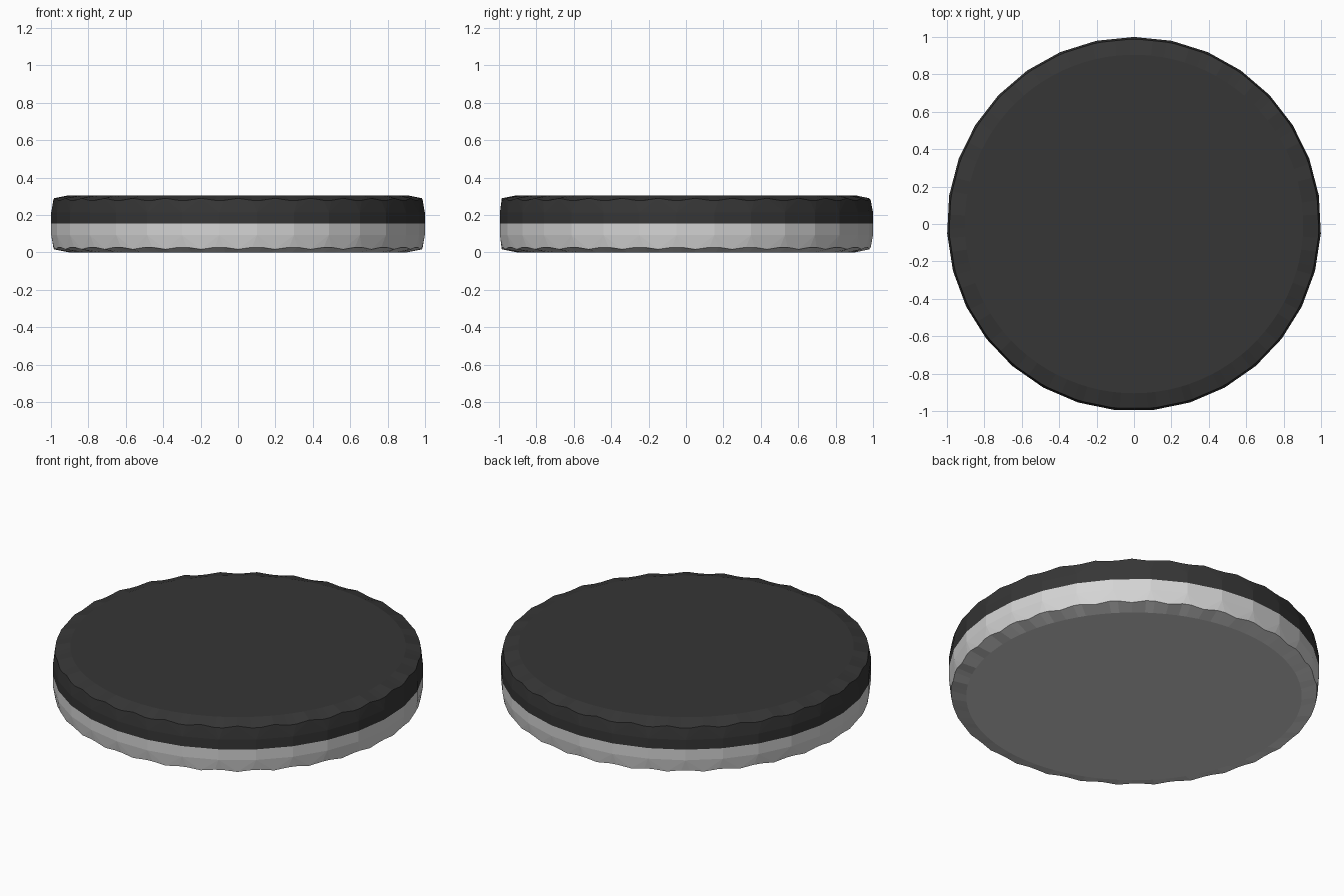
import bpy, bmesh, math

if "Cube" in bpy.data.objects:
    bpy.data.objects.remove(bpy.data.objects["Cube"])

SIDES = 31
HEIGHT = 0.305
SPLIT = 0.155


def material(name, v):
    m = bpy.data.materials.new(name)
    m.diffuse_color = (v, v, v, 1)
    m.use_nodes = True
    m.node_tree.nodes["Principled BSDF"].inputs["Base Color"].default_value = m.diffuse_color
    return m


def corner(i):
    a = math.pi / 2 + 2 * math.pi * i / SIDES
    return math.cos(a), math.sin(a)


bm = bmesh.new()


def ring(z):
    return [bm.verts.new((*corner(i), z)) for i in range(SIDES)]


def rim_and_cap(side_ring, flip):
    """Scalloped rim with cut corners, shallow chamfer and flat cap."""
    rim, inner = [], []
    for i in range(SIDES):
        (x0, y0), (x1, y1) = corner(i), corner(i + 1)
        for t, z in ((0.12, 0.027), (0.5, 0.016), (0.88, 0.027)):
            x, y = x0 + (x1 - x0) * t, y0 + (y1 - y0) * t
            r = math.hypot(x, y)
            zz = HEIGHT - z if flip else z
            rim.append(bm.verts.new((x * 0.99, y * 0.99, zz)))
            inner.append(bm.verts.new((x / r * 0.905, y / r * 0.905, HEIGHT if flip else 0)))
    n = len(rim)
    for i in range(SIDES):
        a, b = side_ring[i], side_ring[(i + 1) % SIDES]
        p, q, s = rim[3 * i:3 * i + 3]
        bm.faces.new((a, p, q))
        bm.faces.new((a, q, b))
        bm.faces.new((b, q, s))
        bm.faces.new((a, p, rim[3 * i - 1]))
    for k in range(n):
        j = (k + 1) % n
        bm.faces.new((rim[k], rim[j], inner[j], inner[k]))
    bm.faces.new(inner)


# straight side bands
bands = [ring(z) for z in (0.092, SPLIT, HEIGHT - 0.092)]
for lo, hi in zip(bands, bands[1:]):
    for i in range(SIDES):
        j = (i + 1) % SIDES
        bm.faces.new((lo[i], lo[j], hi[j], hi[i]))

# bottom and top edges
rim_and_cap(bands[0], False)
rim_and_cap(bands[-1], True)
bmesh.ops.recalc_face_normals(bm, faces=bm.faces[:])

# dark upper half, light lower half
for f in bm.faces:
    f.material_index = 1 if f.calc_center_median().z > SPLIT else 0

mesh = bpy.data.meshes.new("disc")
bm.to_mesh(mesh)
bm.free()
mesh.materials.append(material("light grey", 0.66))
mesh.materials.append(material("charcoal", 0.037))
disc = bpy.data.objects.new("disc", mesh)
bpy.context.collection.objects.link(disc)
